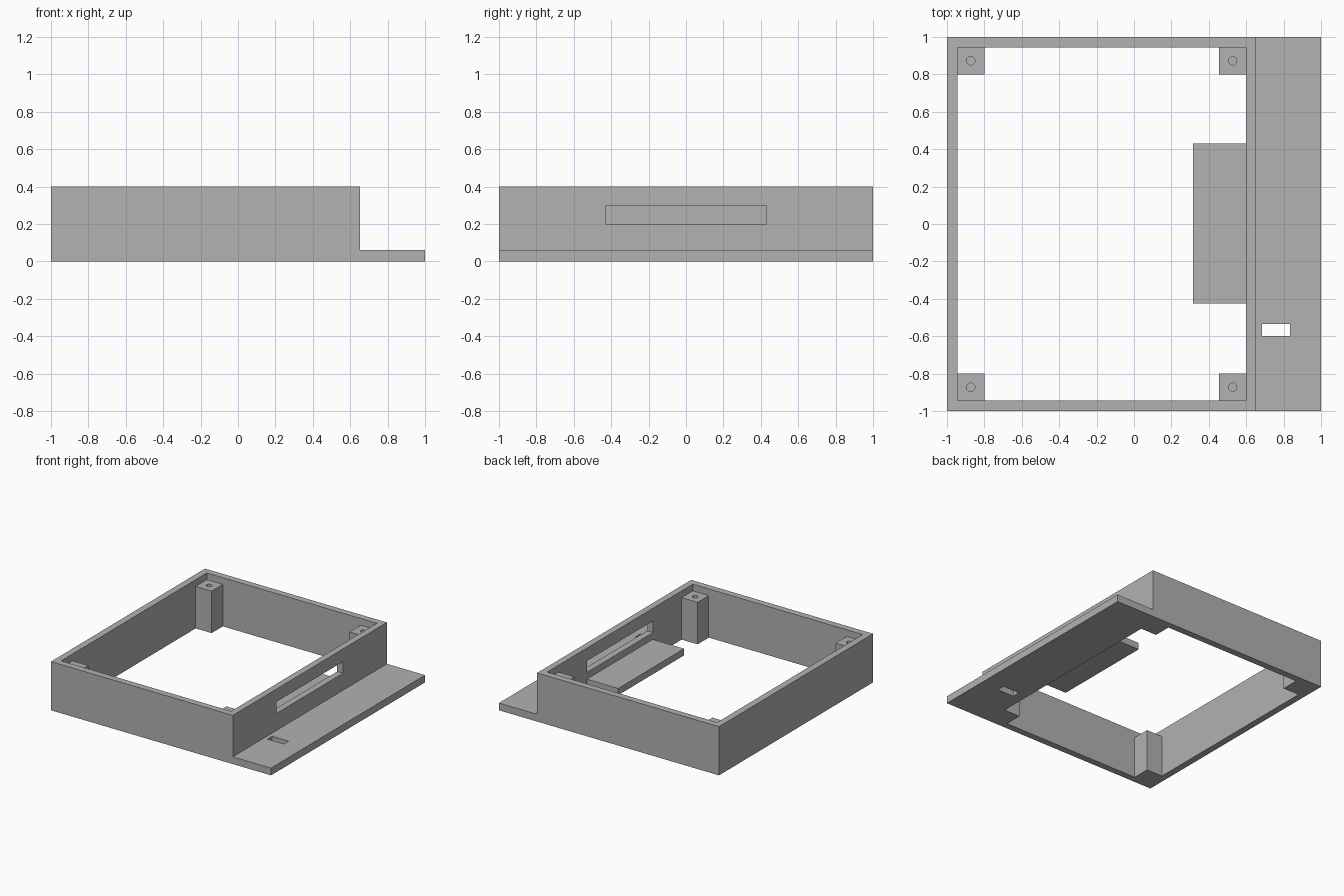
import bpy
import bmesh
from mathutils import Vector

if "Cube" in bpy.data.objects:
    bpy.data.objects.remove(bpy.data.objects["Cube"], do_unlink=True)

# Main dimensions
WALL, HEIGHT, FLANGE = 0.055, 0.4, 0.06
X0, X1, Y1 = -1 + WALL, 0.6, 1 - WALL       # inside of the frame
OUTER_X = 0.653
POST, POST_TOP = 0.145, 0.345
SLOT_Y, SLOT_LOW, SLOT_HIGH = 0.43, 0.2, 0.295

grey = bpy.data.materials.new("plain grey")
grey.use_nodes = True
colour = (0.445, 0.445, 0.445, 1)
grey.diffuse_color = colour
grey.node_tree.nodes["Principled BSDF"].inputs["Base Color"].default_value = colour


def prism(name, outline, extrude):
    """Extrude a closed outline of 3D points into a solid."""
    bm = bmesh.new()
    face = bm.faces.new([bm.verts.new(p) for p in outline])
    ext = bmesh.ops.extrude_face_region(bm, geom=[face], use_keep_orig=True)
    moved = [g for g in ext["geom"] if isinstance(g, bmesh.types.BMVert)]
    bmesh.ops.translate(bm, verts=moved, vec=Vector(extrude))
    bmesh.ops.recalc_face_normals(bm, faces=bm.faces)
    mesh = bpy.data.meshes.new(name)
    bm.to_mesh(mesh)
    bm.free()
    mesh.materials.append(grey)
    obj = bpy.data.objects.new(name, mesh)
    bpy.context.collection.objects.link(obj)
    return obj


def box(name, lo, hi):
    (a, b, c), (d, e, f) = lo, hi
    return prism(name, [(a, b, c), (d, b, c), (d, e, c), (a, e, c)], (0, 0, f - c))


def cut(obj, cutter):
    """Subtract the cutter from the object and discard it."""
    mod = obj.modifiers.new("cut", "BOOLEAN")
    mod.operation = "DIFFERENCE"
    mod.solver = "EXACT"
    mod.object = cutter
    bpy.context.view_layer.objects.active = obj
    bpy.ops.object.modifier_apply(modifier=mod.name)
    bpy.data.objects.remove(cutter, do_unlink=True)


# Frame and side flange share one stepped profile
profile = [(-1, 0), (1, 0), (1, FLANGE), (OUTER_X, FLANGE), (OUTER_X, HEIGHT), (-1, HEIGHT)]
frame = prism("frame", [(x, -1, z) for x, z in profile], (0, 2, 0))

# Open middle, leaving a square post in each corner
a, b, y = X0 + POST, X1 - POST, Y1 - POST
notched = [(a, -Y1), (b, -Y1), (b, -y), (X1, -y), (X1, y), (b, y),
           (b, Y1), (a, Y1), (a, y), (X0, y), (X0, -y), (a, -y)]
cut(frame, prism("opening_cutter", [(x, v, -0.1) for x, v in notched], (0, 0, 0.6)))
cut(frame, box("rim_cutter", (X0, -Y1, POST_TOP), (X1, Y1, 0.5)))

# Blind screw holes in the post tops
for x in (X0 + POST / 2, X1 - POST / 2):
    for v in (-Y1 + POST / 2, Y1 - POST / 2):
        bpy.ops.mesh.primitive_cylinder_add(vertices=24, radius=0.022, depth=0.3,
                                            location=(x, v, POST_TOP))
        hole = bpy.context.object
        hole.data.materials.append(grey)
        cut(frame, hole)

# Long slot in the side wall and small hole through the flange
cut(frame, box("slot_cutter", (X1 - 0.05, -SLOT_Y, SLOT_LOW), (0.7, SLOT_Y, SLOT_HIGH)))
cut(frame, box("flange_hole_cutter", (0.685, -0.598, -0.1), (0.835, -0.535, 0.2)))

# Shelf inside the wall, just below the slot
box("shelf", (0.315, -0.425, 0.09), (X1 + 0.01, 0.43, 0.145))
